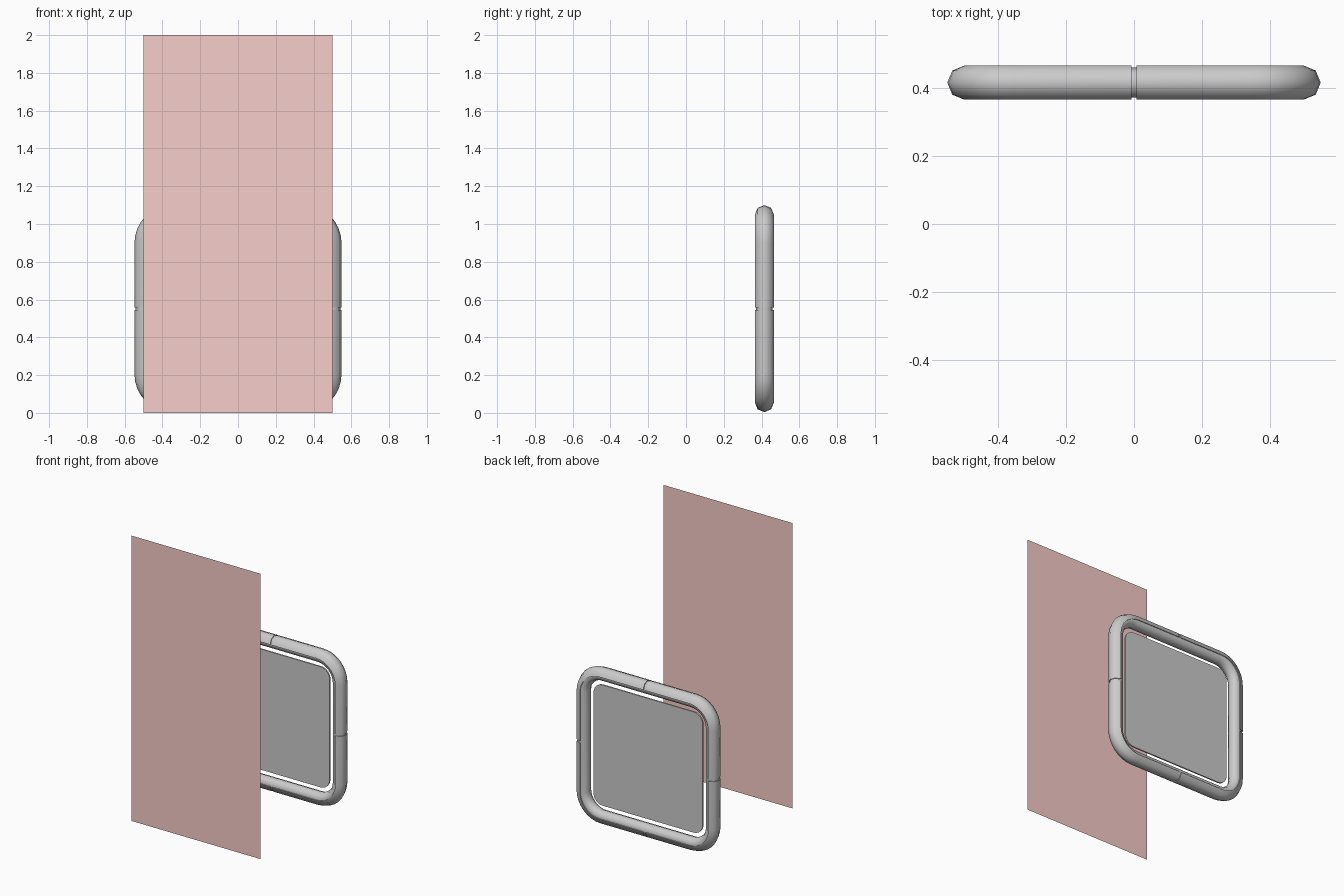
import bpy, bmesh
from math import sin, cos, pi, radians

if "Cube" in bpy.data.objects:
    bpy.data.objects.remove(bpy.data.objects["Cube"])

Y = 0.415          # depth of the ring and its panel
ZC = 0.552         # height of the ring centre
H = 0.498          # half size of the ring centreline
R = 0.15           # centreline corner radius
TUBE, CORE, GAP = 0.05, 0.044, 0.014


def finish(name, bm, loc, smooth=True):
    me = bpy.data.meshes.new(name)
    bm.to_mesh(me)
    bm.free()
    ob = bpy.data.objects.new(name, me)
    bpy.context.collection.objects.link(ob)
    ob.location = loc
    if smooth:
        me.shade_smooth()
        me.set_sharp_from_angle(angle=radians(50))
    return ob


def quarter_path(start, half, radius, steps):
    # points (x, z) with outward normals, from top middle to side middle
    path = [(start, half, 0, 1)]
    for i in range(steps + 1):
        a = pi / 2 * (1 - i / steps)
        path.append((half - radius + radius * cos(a),
                     half - radius + radius * sin(a), cos(a), sin(a)))
    path.append((half, start, 1, 0))
    return path


def ring_part(name, section, start, caps):
    # sweep a section round one quarter, then mirror it to four
    bm = bmesh.new()
    rows = [[bm.verts.new((x + nx * o, d, z + nz * o)) for o, d in section]
            for x, z, nx, nz in quarter_path(start, H, R, 8)]
    n = len(section)
    for a, b in zip(rows, rows[1:]):
        for j in range(n):
            k = (j + 1) % n
            bm.faces.new((a[j], b[j], b[k], a[k]))
    if caps:
        for j in range(n // 2 - 1):
            for row, flip in ((rows[0], False), (rows[-1], True)):
                f = [row[j], row[j + 1], row[n - 2 - j], row[n - 1 - j]]
                bm.faces.new(f[::-1] if flip else f)
    ob = finish(name, bm, (0, Y, ZC))
    m = ob.modifiers.new("mirror", 'MIRROR')
    m.use_axis = (True, False, True)
    return ob


def arc(r, a0, a1, steps, end=True):
    return [(r * cos(radians(a0 + (a1 - a0) * i / steps)),
             r * sin(radians(a0 + (a1 - a0) * i / steps)))
            for i in range(steps + (1 if end else 0))]


# inner tube of the ring
ring_part("ring_core", arc(CORE, 0, 360, 8, False), 0, False)

# four outer shells separated by narrow gaps
ring_part("ring_shells", arc(TUBE, -90, 90, 4) + arc(CORE, 90, -90, 4), GAP / 2, True)

# thin rounded panel inside the ring
bm = bmesh.new()
q = [(x, z) for x, z, _, _ in quarter_path(0, 0.423, 0.07, 6)][1:-1]
outline = (q + [(x, -z) for x, z in reversed(q)]
           + [(-x, -z) for x, z in q] + [(-x, z) for x, z in reversed(q)])
face = bm.faces.new([bm.verts.new((x, -0.005, z)) for x, z in outline])
ext = bmesh.ops.extrude_face_region(bm, geom=[face])
bmesh.ops.translate(bm, vec=(0, 0.01, 0),
                    verts=[g for g in ext["geom"] if isinstance(g, bmesh.types.BMVert)])
bmesh.ops.recalc_face_normals(bm, faces=bm.faces)
finish("ring_panel", bm, (0, Y, ZC))

# flat red sheet at the front
bm = bmesh.new()
bm.faces.new([bm.verts.new(c) for c in
              ((-0.5, 0, 0), (0.5, 0, 0), (0.5, 0, 2), (-0.5, 0, 2))])
sheet = finish("front_sheet", bm, (0, -0.465, 0), smooth=False)
mat = bpy.data.materials.new("dusty_red")
mat.diffuse_color = (0.93, 0.61, 0.59, 1)
mat.use_nodes = True
mat.node_tree.nodes["Principled BSDF"].inputs["Base Color"].default_value = mat.diffuse_color
sheet.data.materials.append(mat)
